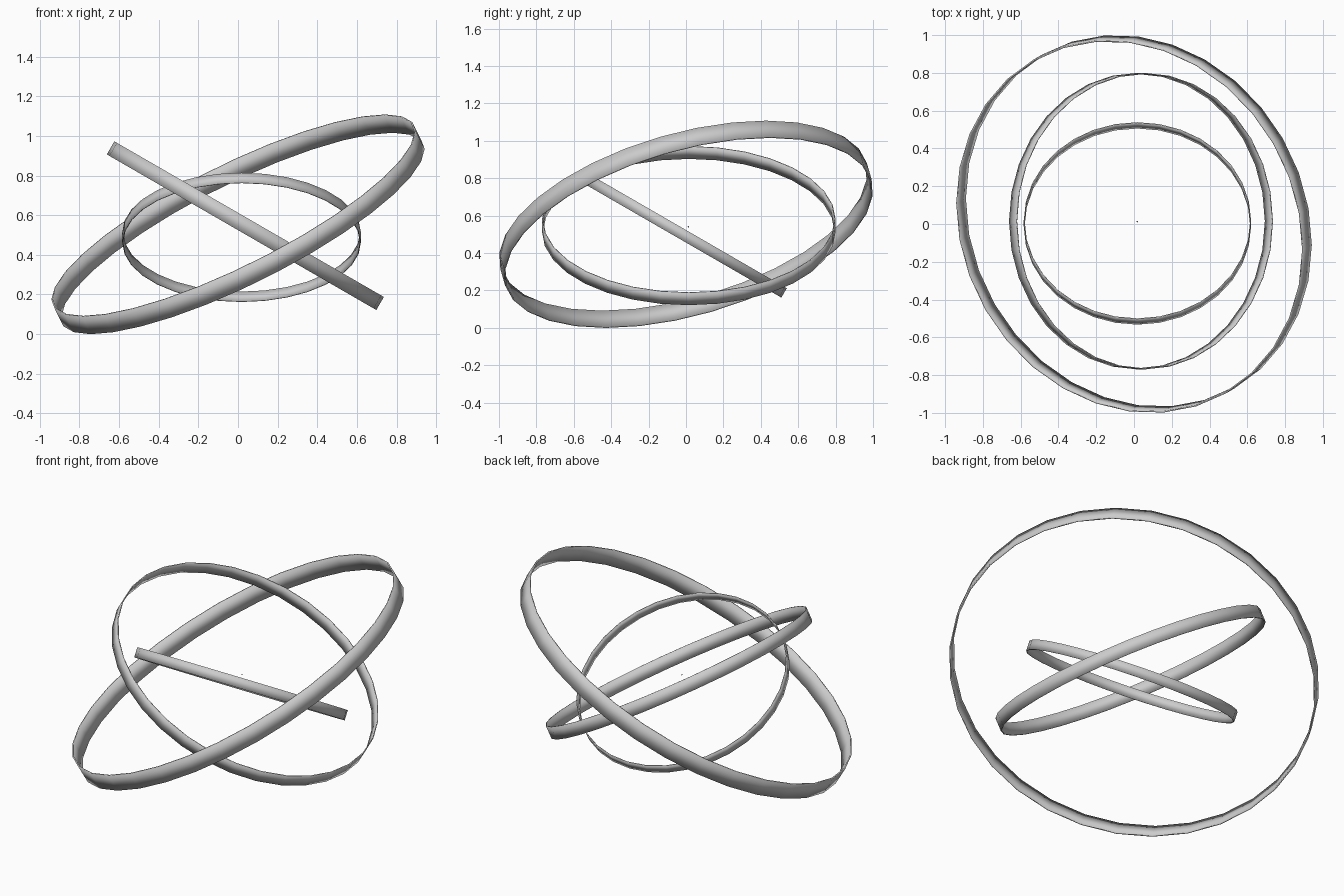
import bpy, bmesh
from math import radians, sin, cos, tau

if "Cube" in bpy.data.objects:
    bpy.data.objects.remove(bpy.data.objects["Cube"])

SEGMENTS = 32


def band(name, radius, half_width, thickness, centre, tilt):
    """Thin closed hoop: a rectangular section swept around its own axis."""
    bm = bmesh.new()
    section = [(radius, -half_width), (radius, half_width),
               (radius - thickness, half_width), (radius - thickness, -half_width)]
    loops = []
    for i in range(SEGMENTS):
        a = tau * i / SEGMENTS
        loops.append([bm.verts.new((r * cos(a), r * sin(a), z)) for r, z in section])
    for i in range(SEGMENTS):
        p, q = loops[i], loops[(i + 1) % SEGMENTS]
        for j in range(4):
            k = (j + 1) % 4
            bm.faces.new((p[j], q[j], q[k], p[k]))
    bmesh.ops.recalc_face_normals(bm, faces=bm.faces)
    for f in bm.faces:
        f.smooth = True
    mesh = bpy.data.meshes.new(name)
    bm.to_mesh(mesh)
    bm.free()
    ob = bpy.data.objects.new(name, mesh)
    ob.location = centre
    ob.rotation_euler = [radians(t) for t in tilt]
    bpy.context.collection.objects.link(ob)
    return ob


# Three nested hoops, each tilted 30 degrees a different way
band("outer_ring", 1.02, 0.051, 0.008, (0, 0, 0.554), (0, -30, 30))
band("middle_ring", 0.785, 0.038, 0.006, (0.037, 0.015, 0.547), (0, 30, 0))
band("inner_ring", 0.602, 0.029, 0.005, (0.018, 0.003, 0.488), (-30, 0, 0))

# Tiny speck at the middle
bpy.ops.mesh.primitive_uv_sphere_add(segments=12, ring_count=8, radius=0.004,
                                     location=(0.018, 0.013, 0.54))
bpy.context.object.name = "centre_speck"
bpy.ops.object.shade_smooth()
